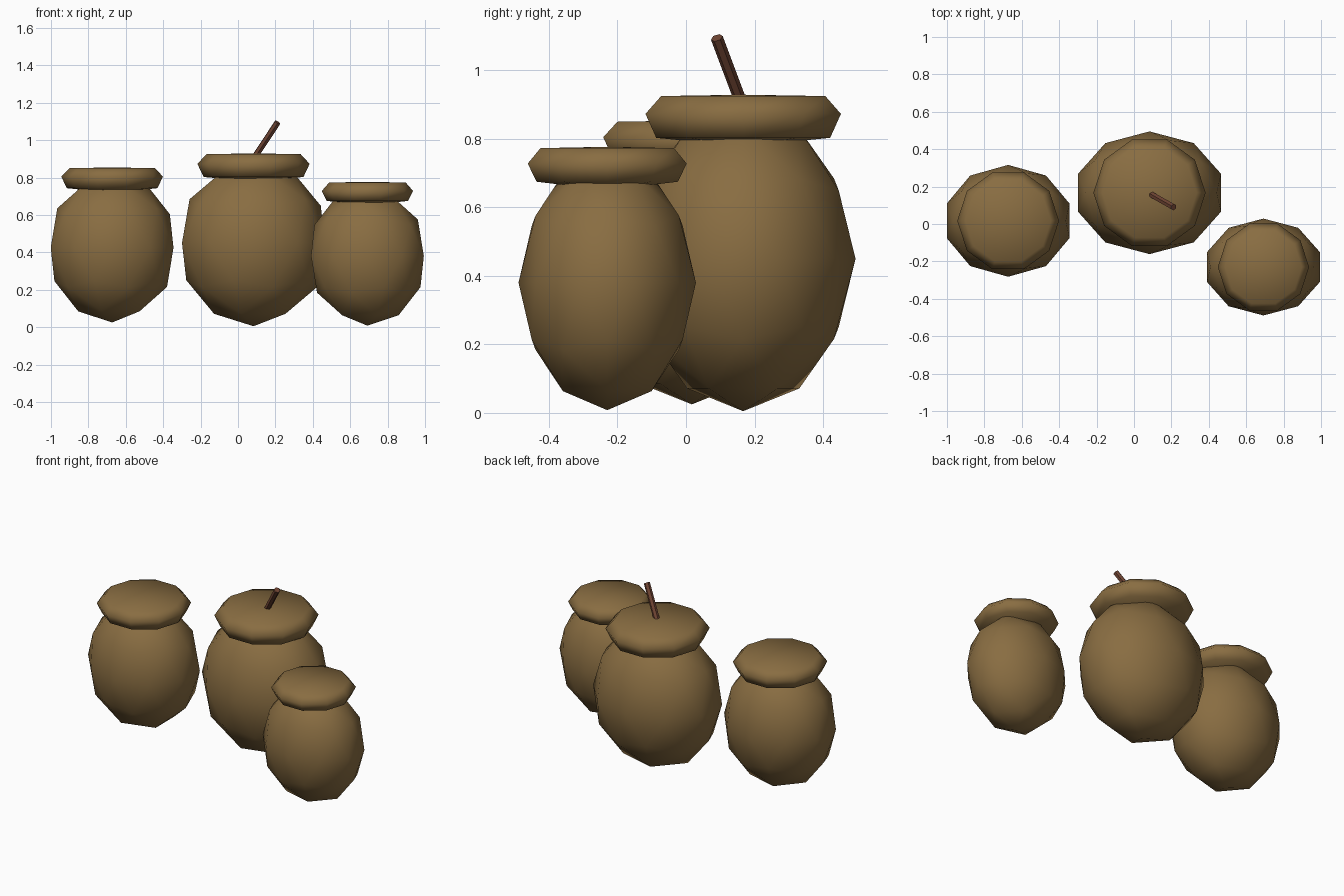
import bpy, bmesh, math
from mathutils import Vector, Matrix

if "Cube" in bpy.data.objects:
    bpy.data.objects.remove(bpy.data.objects["Cube"])


def material(name, rgb):
    m = bpy.data.materials.new(name)
    m.diffuse_color = (*rgb, 1)
    m.use_nodes = True
    m.node_tree.nodes["Principled BSDF"].inputs["Base Color"].default_value = m.diffuse_color
    return m


CLAY = material("brown_clay", (0.25, 0.153, 0.054))
WOOD = material("dark_red_wood", (0.16, 0.058, 0.033))


def finish(name, bm, mat, smooth=True):
    bmesh.ops.recalc_face_normals(bm, faces=bm.faces)
    me = bpy.data.meshes.new(name)
    bm.to_mesh(me)
    bm.free()
    me.materials.append(mat)
    for p in me.polygons:
        p.use_smooth = smooth
    ob = bpy.data.objects.new(name, me)
    bpy.context.collection.objects.link(ob)
    return ob


# Pot body: faceted ball stretched to an egg
def body(name, centre, radii, turn):
    bm = bmesh.new()
    bmesh.ops.create_icosphere(bm, subdivisions=2, radius=1)
    mat = Matrix.Translation(centre) @ Matrix.Diagonal((*radii, 1)) @ Matrix.Rotation(turn, 4, 'Z')
    bm.transform(mat)
    finish(name, bm, CLAY)


# Lid: ten-sided disc with bevelled rim and a slightly bulging underside
def lid(name, x, y, r, z_bottom, z_rim, z_top, sides=10):
    bm = bmesh.new()
    rings = []
    for k, z in ((0.89, z_bottom), (1.0, z_rim), (0.84, z_top)):
        rings.append([bm.verts.new((x + k * r * math.cos(i * math.tau / sides),
                                    y + k * r * math.sin(i * math.tau / sides), z))
                      for i in range(sides)])
    low = bm.verts.new((x, y, z_bottom - 0.025))
    high = bm.verts.new((x, y, z_top + 0.004))
    for i in range(sides):
        j = (i + 1) % sides
        for a, b in zip(rings, rings[1:]):
            bm.faces.new((a[i], a[j], b[j], b[i]))
        bm.faces.new((low, rings[0][j], rings[0][i]))
        bm.faces.new((high, rings[-1][i], rings[-1][j]))
    finish(name, bm, CLAY)


# name, centre, radii, turn, lid radius, lid heights
POTS = (
    ("left", (-0.673, 0.017, 0.425), (0.345, 0.299, 0.40), 0, 0.272, (0.743, 0.805, 0.85)),
    ("middle", (0.083, 0.167, 0.45), (0.402, 0.328, 0.445), 0, 0.30, (0.803, 0.873, 0.925)),
    ("right", (0.692, -0.23, 0.38), (0.317, 0.259, 0.372), math.pi, 0.244, (0.675, 0.728, 0.773)),
)
for side, c, radii, turn, r, heights in POTS:
    body(side + "_pot_body", c, radii, turn)
    lid(side + "_pot_lid", c[0], c[1], r, *heights)

# Slanted stirring stick through the middle lid
a, b = Vector((0.05, 0.182, 0.85)), Vector((0.212, 0.09, 1.095))
bm = bmesh.new()
bmesh.ops.create_cone(bm, cap_ends=True, segments=6, radius1=0.018, radius2=0.018,
                      depth=(b - a).length)
bm.transform(Matrix.Translation((a + b) / 2) @ (b - a).to_track_quat('Z', 'Y').to_matrix().to_4x4())
finish("stick", bm, WOOD, smooth=False)
